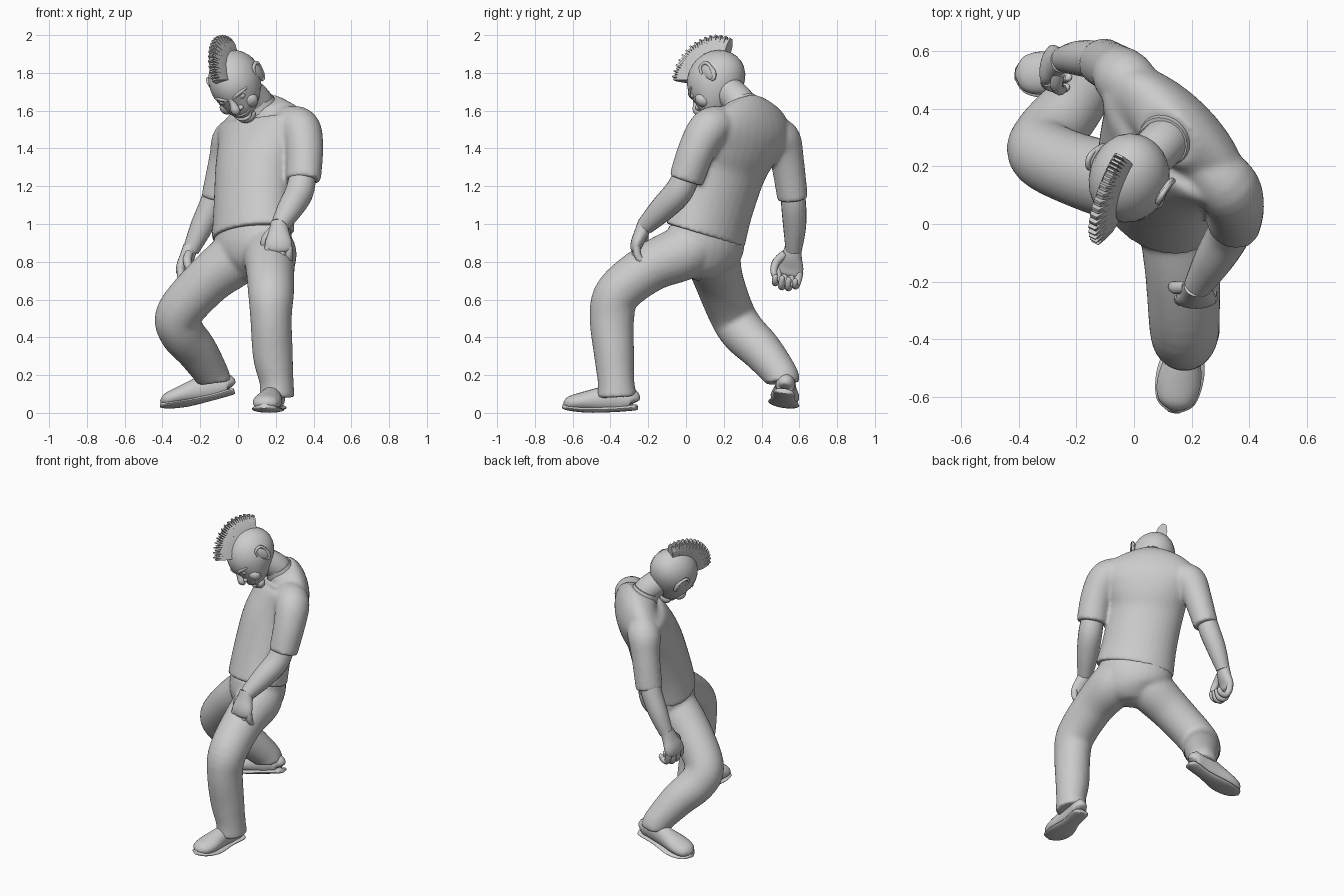
import bpy, bmesh, math
from mathutils import Vector, Matrix

I = Matrix.Identity(4)


def finish(name, bm, M=I, angle=50):
    bmesh.ops.recalc_face_normals(bm, faces=bm.faces)
    me = bpy.data.meshes.new(name)
    bm.to_mesh(me)
    bm.free()
    ob = bpy.data.objects.new(name, me)
    bpy.context.collection.objects.link(ob)
    ob.matrix_world = M
    select([ob])
    bpy.ops.object.shade_smooth_by_angle(angle=math.radians(angle))
    return ob


def select(obs):
    bpy.ops.object.select_all(action='DESELECT')
    for o in obs:
        o.select_set(True)
    bpy.context.view_layer.objects.active = obs[0]


def fuse(name, obs, voxel, smooth):
    # melt overlapping tubes into one cloth surface
    select(obs)
    bpy.ops.object.join()
    ob = bpy.context.object
    ob.name = name
    ob.modifiers.clear()
    m = ob.modifiers.new("remesh", 'REMESH')
    m.mode, m.voxel_size, m.use_smooth_shade = 'VOXEL', voxel, True
    s = ob.modifiers.new("smooth", 'SMOOTH')
    s.factor, s.iterations = .5, smooth
    return ob


def frame(o, y, z):
    # local y runs along y, local z as near to z as possible
    y = Vector(y).normalized()
    z = Vector(z)
    z = (z - y * z.dot(y)).normalized()
    m = Matrix((y.cross(z), y, z)).transposed().to_4x4()
    m.translation = Vector(o)
    return m


def loft(name, secs, ref=(1, 0, 0), M=I, n=20, steps=5):
    # smooth tube through sections (x, y, z, half width, half depth)
    S = [Vector(s if len(s) == 5 else (*s, s[3])) for s in secs]
    P = []
    for i in range(len(S) - 1):
        a, b, c, d = S[max(i - 1, 0)], S[i], S[i + 1], S[min(i + 2, len(S) - 1)]
        for k in range(steps):
            t = k / steps
            P.append(0.5 * (2 * b + (c - a) * t + (2 * a - 5 * b + 4 * c - d) * t * t
                            + (3 * b - a - 3 * c + d) * t ** 3))
    P.append(S[-1])
    bm = bmesh.new()
    rings = []
    for i, p in enumerate(P):
        T = Vector((P[min(i + 1, len(P) - 1)] - P[max(i - 1, 0)])[:3]).normalized()
        side = Vector(ref)
        side = (side - T * side.dot(T)).normalized()
        up = T.cross(side)
        angles = [2 * math.pi * k / n for k in range(n)]
        rings.append([bm.verts.new(Vector(p[:3]) + side * p[3] * math.cos(q) + up * p[4] * math.sin(q))
                      for q in angles])
    skin(bm, rings)
    return finish(name, bm, M)


def skin(bm, rings):
    n = len(rings[0])
    for r, s in zip(rings, rings[1:]):
        for k in range(n):
            bm.faces.new((r[k], r[(k + 1) % n], s[(k + 1) % n], s[k]))
    bm.faces.new(rings[0])
    bm.faces.new(rings[-1])


def ball(name, loc, scale, M=I, rot=I):
    bm = bmesh.new()
    bmesh.ops.create_uvsphere(bm, u_segments=24, v_segments=16, radius=1)
    bm.transform(Matrix.Translation(loc) @ rot @ Matrix.Diagonal((*scale, 1)))
    return finish(name, bm, M, 180)


# shirt with both sleeves, turned 45 degrees
across = (0.7, -0.7, 0.08)
body = loft("body", [(.08, .10, .94, .25, .185), (.08, .15, 1.1, .235, .18), (.09, .22, 1.3, .24, .175),
                     (.12, .275, 1.42, .275, .17), (.14, .31, 1.51, .32, .152),
                     (.14, .32, 1.58, .26, .12), (.12, .30, 1.645, .11, .09)], across, n=32)
near = loft("near_sleeve", [(.24, .22, 1.53, .09), (.325, .13, 1.51, .108), (.352, .06, 1.4, .1),
                            (.345, 0, 1.23, .097, .09)], (.7, -.7, 0))
far = loft("far_sleeve", [(.04, .43, 1.48, .09), (-.03, .5, 1.45, .105), (-.065, .535, 1.34, .09),
                          (-.115, .565, 1.13, .078, .085)], (.7, -.7, 0))
fuse("shirt", [body, near, far], .011, 9)
loft("collar", [(.115, .30, 1.61, .1, .094), (.1, .285, 1.655, .09, .086)], across, n=28)

# trousers
pelvis = loft("pelvis", [(.08, .11, .98, .225, .165), (.08, .10, .88, .235, .175), (.08, .09, .79, .19, .15),
                         (.07, .09, .72, .09, .08), (.07, .09, .70, .03, .03)], across, n=28)
leg_a = loft("front_leg", [(.15, .07, .90, .13), (.165, -.02, .845, .145), (.17, -.19, .77, .13),
                           (.175, -.36, .635, .122), (.175, -.392, .5, .11, .118), (.185, -.38, .3, .106),
                           (.205, -.37, .16, .09, .097), (.205, -.365, .085, .095, .107)], n=24)
leg_b = loft("back_leg", [(.06, .11, .89, .13), (-.01, .14, .82, .145), (-.16, .175, .70, .13),
                          (-.31, .24, .53, .122), (-.30, .30, .43, .12), (-.22, .40, .33, .11),
                          (-.14, .50, .205, .092), (-.128, .512, .16, .092)], (0, 1, 0), n=24)
fuse("trousers", [pelvis, leg_a, leg_b], .011, 8)


# shoes: upper, sole and ankle
def shoe(tag, M):
    loft(tag + "_upper", [(0, 0, .055, .02, .02), (0, .015, .07, .047, .055), (0, .09, .08, .052, .075),
                          (0, .18, .072, .06, .065), (0, .28, .06, .076, .05),
                          (0, .35, .05, .062, .038), (0, .38, .045, .02, .015)], M=M)
    loft(tag + "_sole", [(0, -.012, .03, .025, .014), (0, .01, .028, .055, .016), (0, .12, .02, .057, .016),
                         (0, .25, .017, .083, .016), (0, .35, .026, .068, .015),
                         (0, .388, .036, .02, .013)], M=M)
    loft(tag + "_ankle", [(0, .08, .06, .05), (0, .09, .15, .048)], M=M)


shoe("front_shoe", frame((.205, -.27, 0), (-.065, -.37, 0), (0, 0, 1)))
shoe("back_shoe", frame((-.025, .515, .085), (-.37, 0, -.075), (-.2, .15, 1)))

# forearms
loft("near_forearm", [(.345, .01, 1.27, .07), (.325, -.04, 1.17, .075), (.275, -.125, 1.08, .068),
                      (.22, -.215, .99, .048)])
loft("far_forearm", [(-.11, .56, 1.2, .062), (-.14, .57, 1.1, .066), (-.195, .575, .98, .06),
                     (-.25, .57, .86, .043)])


# hands with curled fingers; local y is the back of the hand, thumb on side t
def hand(tag, M, t):
    M = M @ Matrix.Scale(1.14, 4)
    loft(tag + "_palm", [(0, 0, .02, .038, .034), (0, 0, -.03, .048, .034), (0, .004, -.08, .062, .03),
                         (0, 0, -.115, .058, .024), (0, -.005, -.13, .03, .012)], M=M)
    for i in range(4):
        x = t * (.048 - .032 * i)
        d = (.0, .012, .01, -.005)[i]
        loft(tag + "_finger_%d" % (i + 1),
             [(x, 0, -.1, .018), (x, -.012, -.135 - d, .018), (x, -.038, -.158 - d, .017),
              (x, -.065, -.145 - d, .015), (x, -.07, -.118, .013), (x, -.068, -.11, .005)],
             M=M, n=10, steps=3)
    loft(tag + "_thumb", [(t * .03, -.01, -.02, .02), (t * .062, -.022, -.06, .02),
                          (t * .066, -.045, -.095, .017), (t * .055, -.06, -.12, .013),
                          (t * .052, -.062, -.126, .005)], M=M, n=10, steps=3)


def hand_frame(o, back, up):
    # exact up axis, back of the hand as near as possible
    z = Vector(up).normalized()
    y = Vector(back)
    return frame(o, y - z * y.dot(z), z)


hand("near_hand", hand_frame((.217, -.222, .99), (0, -1, 0), (.02, .36, 1)), 1)
hand("far_hand", hand_frame((-.258, .565, .86), (-1, .2, 0), (.32, .15, 1)), -1)

# head frame: bowed forward and rolled sideways (local -y is the face)
H = frame((-.012, .165, 1.758), (.05, .62, .78), (-.512, -.657, .555))
loft("neck", [(.125, .305, 1.58, .085), (.1, .28, 1.65, .083), (.035, .215, 1.71, .083)], across)

# skull shaped into a face with a long jaw
head = ball("head", (0, 0, 0), (.139, .167, .162), H)
for v in head.data.vertices:
    c = v.co
    if c.z < 0:
        low = -c.z / .162
        front = max(0, min(1, .45 - c.y / .2))
        c.x *= 1 - .2 * low * front
        c.z *= .84 + .16 * front
        c.y -= .075 * low * front

# face details
loft("nose", [(0, -.145, .04, .014), (0, -.165, .012, .018), (0, -.188, -.015, .025, .022),
              (0, -.188, -.034, .018), (0, -.183, -.041, .006)], M=H, n=14)
ball("chin", (0, -.145, -.13), (.052, .038, .036), H)
for s, side in ((1, "left"), (-1, "right")):
    ball(side + "_nostril", (s * .024, -.17, -.025), (.018, .018, .014), H)
    ball(side + "_eye", (s * .056, -.136, .022), (.022, .017, .016), H)
    ball(side + "_cheek", (s * .066, -.123, -.045), (.046, .036, .044), H)
    loft(side + "_brow", [(s * .015, -.156, .04, .006), (s * .055, -.144, .05, .011, .009),
                          (s * .1, -.109, .04, .005)], (0, 0, 1), H, n=10)
    # ears: flat shell with raised rim
    ball(side + "_ear", (s * .135, .015, -.005), (.014, .036, .055), H,
         Matrix.Rotation(s * -.25, 4, 'Z'))
    loft(side + "_ear_rim", [(s * .134, -.018, .02, .007), (s * .14, .005, .05, .009),
                             (s * .148, .04, .04, .01), (s * .147, .043, 0, .009),
                             (s * .138, .015, -.052, .011), (s * .132, -.01, -.05, .006)],
         (1, 0, 0), H, n=8)

# grinning mouth
for part, z, dip in (("upper_lip", -.072, .006), ("lower_lip", -.098, .024)):
    loft(part, [(-.062, -.145, -.064, .005), (-.035, -.168, z - dip * .4, .008), (0, -.178, z - dip * .6, .009),
                (.035, -.168, z - dip * .4, .008), (.062, -.145, -.064, .005)], (0, 0, 1), H, n=10)
for i in range(-3, 4):
    ball("tooth_%d" % (i + 4), (i * .013, -.174 + .0017 * i * i, -.086), (.007, .007, .014), H)

# mohawk: a fan of thin tapered blades over the crown
bm = bmesh.new()
N = 30
for i in range(N):
    q = math.radians(56 + 100 * i / (N - 1))
    d = Vector((0, -math.cos(q), math.sin(q)))
    e = Vector((0, d.z, -d.y))
    tip = .254 + .01 * (i % 2) - .025 * (i / (N - 1)) ** 4
    rings = []
    for r, w, th in ((.14, .036, .009), (.2, .031, .008), (tip, .013, .004)):
        rings.append([bm.verts.new(d * r + e * th * b + Vector((w * a, 0, 0)))
                      for a, b in ((-1, -1), (1, -1), (1, 1), (-1, 1))])
    skin(bm, rings)
finish("mohawk", bm, H, 20)
